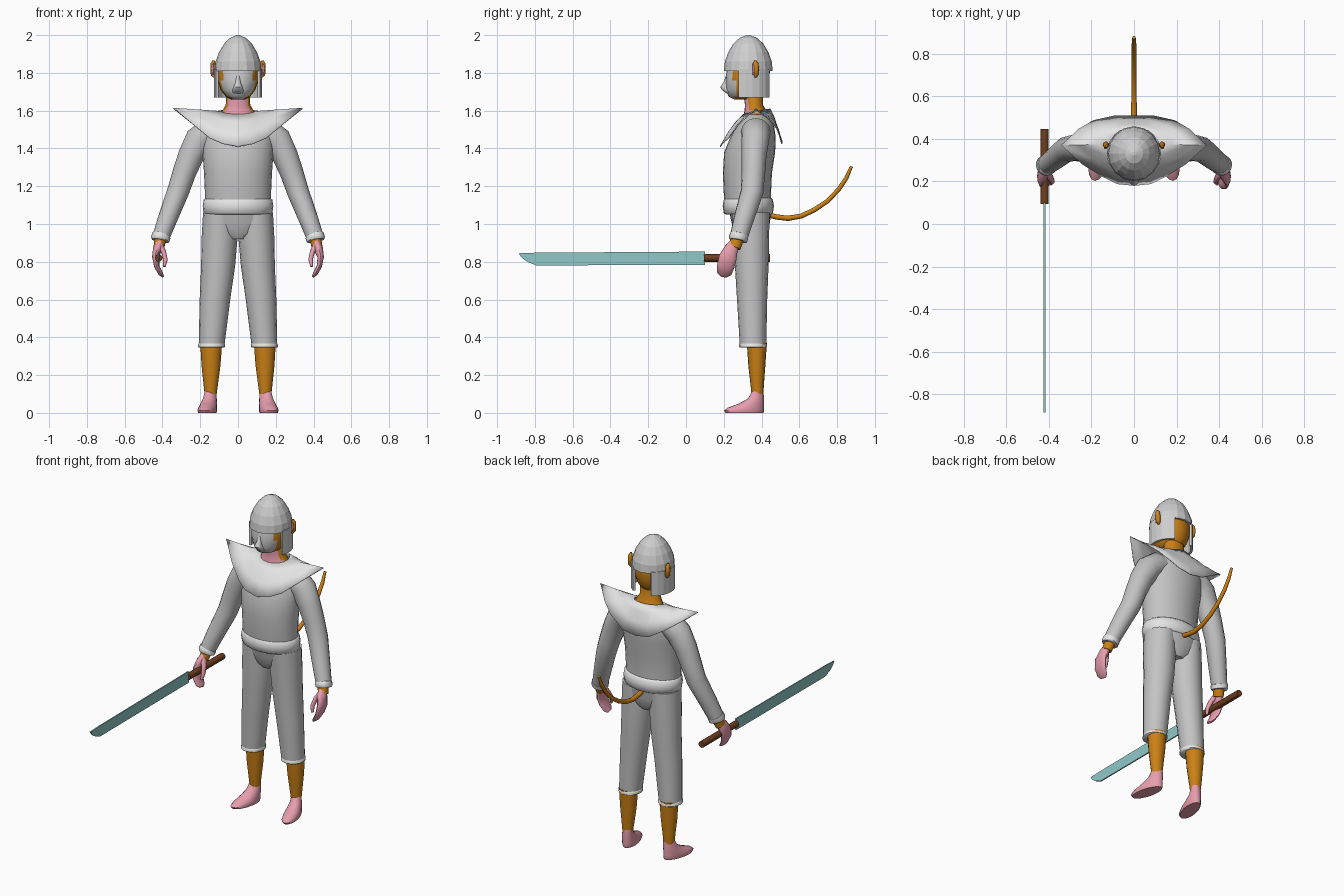
import bpy, bmesh, math
from mathutils import Vector


def material(name, rgb):
    m = bpy.data.materials.new(name)
    m.diffuse_color = (*rgb, 1)
    return m


CLOTH = material("grey cloth", (0.55, 0.55, 0.55))
TRIM = material("white trim", (0.78, 0.78, 0.78))
HELM = material("light grey", (0.62, 0.62, 0.62))
FUR = material("orange fur", (0.60, 0.22, 0.008))
SKIN = material("pink skin", (0.80, 0.34, 0.42))
BLADE = material("pale teal steel", (0.28, 0.58, 0.58))
WOOD = material("brown wood", (0.16, 0.05, 0.014))


def build(name, verts, faces, mats, mirror=False, smooth=True, thick=0, rule=None):
    """Make an object; rule(face) gives its material index."""
    me = bpy.data.meshes.new(name)
    me.from_pydata([tuple(v) for v in verts], [], faces)
    bm = bmesh.new()
    bm.from_mesh(me)
    bmesh.ops.recalc_face_normals(bm, faces=bm.faces)
    bm.to_mesh(me)
    bm.free()
    for m in mats if isinstance(mats, tuple) else (mats,):
        me.materials.append(m)
    ob = bpy.data.objects.new(name, me)
    bpy.context.collection.objects.link(ob)
    if rule:
        for p in me.polygons:
            p.material_index = rule(p)
    if smooth:
        bpy.ops.object.select_all(action='DESELECT')
        ob.select_set(True)
        bpy.context.view_layer.objects.active = ob
        bpy.ops.object.shade_smooth_by_angle(angle=math.radians(50))
    if thick:
        s = ob.modifiers.new("thickness", 'SOLIDIFY')
        s.thickness = thick
        s.offset = 0
    if mirror:
        ob.modifiers.new("mirror", 'MIRROR').use_clip = thick > 0
    return ob


def tube(name, pts, mats, n=16, ref=(0, 1, 0), level=False, shear=0, **kw):
    """Loft ellipses along points (x, y, z, r_side, r_ref)."""
    verts, faces = [], []
    P = [Vector(p[:3]) for p in pts]
    for i, p in enumerate(pts):
        t = (P[min(i + 1, len(P) - 1)] - P[max(i - 1, 0)]).normalized()
        if level:
            t = Vector((0, 0, 1))
        u = Vector(ref)
        u = (u - t * u.dot(t)).normalized()
        v = u.cross(t)
        for k in range(n):
            a = 2 * math.pi * k / n
            q = P[i] + v * p[3] * math.cos(a) + u * p[4] * math.sin(a)
            q.x += shear * (P[0].y - q.y)
            verts.append(q)
    for i in range(len(pts) - 1):
        for k in range(n):
            j = (k + 1) % n
            faces.append((i * n + k, i * n + j, (i + 1) * n + j, (i + 1) * n + k))
    faces += [tuple(range(n)), tuple(range((len(pts) - 1) * n, len(pts) * n))]
    return build(name, verts, faces, mats, **kw)


# shirt, hips and belt
tube("shirt", [(0, .33, 1.05, .175, .12), (0, .325, 1.16, .175, .125), (0, .325, 1.27, .18, .13),
               (0, .337, 1.38, .188, .135), (0, .355, 1.46, .19, .12), (0, .37, 1.53, .17, .095),
               (0, .37, 1.58, .10, .06)], CLOTH, n=24, level=True)
tube("hips", [(0, .34, 1.08, .175, .115), (0, .343, 1.0, .18, .1), (0, .345, .95, .13, .088),
              (0, .345, .92, .06, .07)], CLOTH, n=24, level=True)
tube("belt", [(0, .33, 1.05, .17, .12), (0, .33, 1.058, .182, .13), (0, .33, 1.095, .187, .136),
              (0, .33, 1.128, .182, .13), (0, .33, 1.14, .168, .118)], TRIM, n=24, level=True)

# trousers with hem, shins, feet
tube("trouser_leg", [(.095, .342, 1.06, .09, .1), (.098, .345, .92, .095, .095), (.105, .348, .78, .09, .089),
                     (.122, .35, .6, .081, .08), (.14, .355, .355, .068, .07)], CLOTH, level=True, mirror=True)
tube("trouser_hem", [(.14, .355, .345, .066, .068), (.14, .355, .35, .072, .074),
                     (.139, .355, .365, .071, .073), (.139, .355, .372, .066, .068)], TRIM, level=True, mirror=True)
tube("shin", [(.142, .375, .37, .058, .053), (.143, .375, .25, .05, .045), (.145, .378, .1, .032, .031)],
     FUR, level=True, mirror=True)
tube("foot", [(.145, .38, .115, .031, .03), (.147, .37, .075, .036, .043), (.148, .345, .048, .042, .068),
              (.148, .318, .028, .046, .096), (.148, .308, .012, .048, .106), (.148, .31, 0, .044, .1)],
     SKIN, level=True, shear=.2, mirror=True)

# sleeves with cuff, wrists
tube("sleeve", [(.08, .37, 1.49, .06, .07), (.15, .37, 1.49, .075, .078), (.205, .367, 1.445, .077, .073),
                (.25, .36, 1.36, .068, .066), (.285, .357, 1.27, .062, .062), (.318, .35, 1.17, .058, .06),
                (.368, .31, 1.04, .052, .054), (.412, .276, .92, .045, .047)], CLOTH, mirror=True)
tube("cuff", [(.404, .282, .943, .044, .046), (.405, .281, .94, .05, .05), (.413, .275, .917, .05, .05),
              (.414, .274, .912, .044, .044)], TRIM, mirror=True)
tube("wrist", [(.405, .28, .94, .033, .034), (.42, .255, .875, .028, .034)], FUR, mirror=True)

# hands: curled fingers and thumb
tube("fingers", [(.414, .262, .905, .02, .027), (.425, .24, .87, .025, .036), (.438, .222, .825, .017, .047),
                 (.43, .21, .775, .014, .046), (.408, .203, .735, .012, .038), (.397, .2, .722, .006, .02)],
     SKIN, n=12, mirror=True)
tube("thumb", [(.415, .245, .89, .018, .02), (.393, .22, .85, .013, .018), (.384, .2, .81, .012, .015),
               (.39, .19, .775, .007, .009)], SKIN, n=10, mirror=True)

# collar: pointed cape from the neck ring to the outer edge
edge = [(0, .182, 1.41), (.08, .19, 1.425), (.15, .225, 1.455), (.24, .28, 1.53), (.342, .37, 1.612),
        (.26, .445, 1.55), (.19, .485, 1.5), (.09, .507, 1.44), (0, .507, 1.425)]
verts, faces, m = [], [], len(edge)
for i, e in enumerate(edge):
    a = math.pi * i / (m - 1)
    inner = Vector((.09 * math.sin(a), .375 - .07 * math.cos(a), 1.595 - .015 * math.cos(a)))
    for f in (0, .33, .66, 1):
        q = inner.lerp(Vector(e), f)
        q.z += .018 * math.sin(math.pi * f) * abs(math.cos(a))
        verts.append(q)
for i in range(m - 1):
    for k in range(3):
        b = i * 4 + k
        faces.append((b, b + 1, b + 5, b + 4))
build("collar", verts, faces, TRIM, mirror=True, thick=.006)

# neck with bare throat
tube("neck", [(0, .37, 1.56, .1, .07), (0, .368, 1.6, .082, .058), (0, .36, 1.63, .065, .048),
              (0, .355, 1.72, .062, .055)], (FUR, SKIN), n=20, level=True,
     rule=lambda p: int(p.normal.y < -.55))

# head with pale face, and nose
tube("head", [(0, .315, 1.66, .035, .06), (0, .315, 1.675, .065, .09), (0, .32, 1.71, .092, .108),
              (0, .325, 1.76, .108, .115), (0, .33, 1.82, .112, .115), (0, .33, 1.9, .09, .09)],
     (FUR, HELM), n=24, level=True,
     rule=lambda p: int(p.center.y < .262 and abs(p.center.x) < .085))
tube("nose", [(0, .235, 1.69, .03, .02), (0, .215, 1.71, .028, .026), (0, .206, 1.725, .024, .026),
              (0, .212, 1.75, .014, .014), (0, .22, 1.79, .008, .008)], HELM, n=10, level=True)

# helmet dome, faceted
tube("helmet", [(0, .33, 1.81, .124, .129), (0, .33, 1.86, .119, .124), (0, .33, 1.91, .1, .106),
                (0, .33, 1.955, .073, .079), (0, .33, 1.985, .042, .046), (0, .33, 2.0, .008, .008)],
     HELM, n=16, level=True, smooth=False)

# helmet cheek flaps, open at the back and front
verts, faces = [], []
for i in range(6):
    a = math.radians(-24 + i * 17)
    for z in (1.67, 1.82):
        verts.append((.121 * math.cos(a), .33 + .123 * math.sin(a), z))
for i in range(5):
    faces.append((2 * i, 2 * i + 1, 2 * i + 3, 2 * i + 2))
flap = build("helmet_flap", verts, faces, HELM, smooth=False, thick=.014)
flap.modifiers.new("mirror", 'MIRROR')

# ears
tube("ear", [(.124, .368, 1.775, .008, .005), (.13, .372, 1.79, .014, .012), (.132, .372, 1.825, .014, .015),
             (.132, .37, 1.85, .013, .014), (.13, .366, 1.866, .006, .006)], FUR, n=10, level=True, mirror=True)
tube("inner_ear", [(.132, .358, 1.79, .004, .005), (.134, .358, 1.825, .007, .007),
                   (.132, .358, 1.85, .004, .005)], SKIN, n=8, level=True, mirror=True)

# tail
tube("tail", [(0, .43, 1.05, .014, .014), (0, .48, 1.037, .014, .014), (0, .54, 1.03, .014, .014),
              (0, .61, 1.042, .013, .013), (0, .68, 1.075, .013, .013), (0, .75, 1.122, .012, .012),
              (0, .81, 1.185, .012, .012), (0, .85, 1.245, .011, .011), (0, .876, 1.305, .008, .008)],
     FUR, n=10, ref=(1, 0, 0))

# sword
tube("sword_handle", [(-.42, .445, .82, .02, .02), (-.42, .095, .82, .02, .02)], WOOD, n=10, ref=(1, 0, 0))
outline = [(.1, .783), (-.795, .781), (-.845, .803), (-.87, .822), (-.886, .845), (-.8, .848), (.1, .854)]
n = len(outline)
verts = [(x, y, z) for x in (-.424, -.416) for y, z in outline]
faces = [tuple(range(n)), tuple(range(n, 2 * n))]
faces += [(k, (k + 1) % n, n + (k + 1) % n, n + k) for k in range(n)]
build("sword_blade", verts, faces, BLADE, smooth=False)
